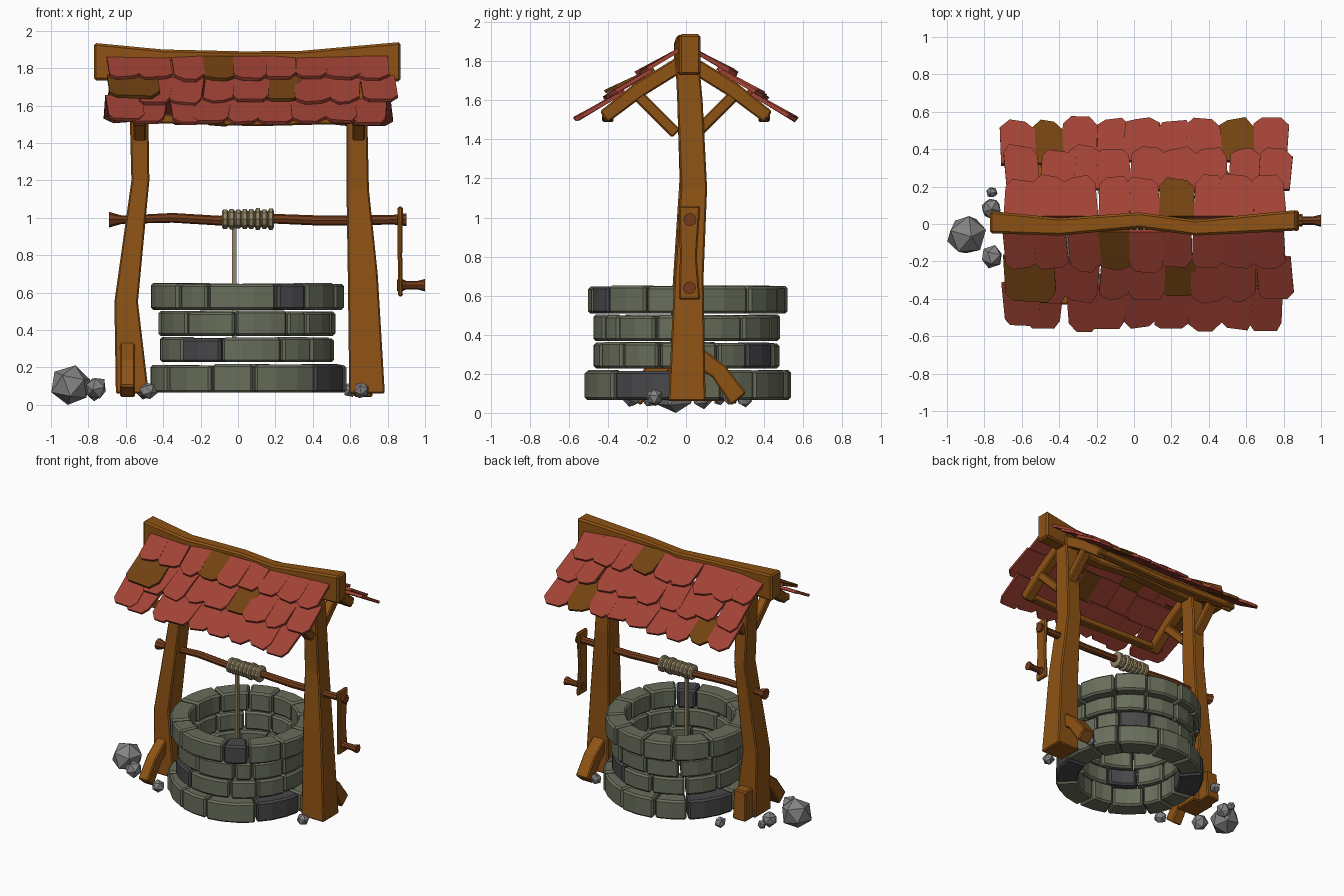
import bpy, bmesh, math, random
from mathutils import Vector as V, Matrix

if "Cube" in bpy.data.objects:
    bpy.data.objects.remove(bpy.data.objects["Cube"])

random.seed(4)
jit = lambda a: random.uniform(-a, a)


def material(name, rgb):
    m = bpy.data.materials.new(name)
    m.diffuse_color = (*rgb, 1)
    m.use_nodes = True
    m.node_tree.nodes["Principled BSDF"].inputs["Base Color"].default_value = m.diffuse_color
    return m


WOOD = material("wood", (.27, .085, .007))
AXLE = material("dark_wood", (.17, .045, .010))
RED = material("red_tile", (.36, .055, .035))
BROWN = material("brown_tile", (.17, .055, .006))
STONE = material("green_stone", (.14, .155, .105))
DARK = material("dark_stone", (.065, .065, .07))
ROCK = material("grey_rock", (.23, .23, .23))
ROPE = material("rope", (.30, .24, .13))


def build(name, lofts, mats, bevel=0.0):
    """One object from lofts: each is (rings of points, material index)."""
    bm = bmesh.new()
    for rings, mi in lofts:
        vs = [[bm.verts.new(p) for p in r] for r in rings]
        n = len(vs[0])
        faces = [bm.faces.new(vs[0]), bm.faces.new(vs[-1])]
        for a, b in zip(vs, vs[1:]):
            for i in range(n):
                j = (i + 1) % n
                faces.append(bm.faces.new((a[i], a[j], b[j], b[i])))
        for f in faces:
            f.material_index = mi
    bmesh.ops.recalc_face_normals(bm, faces=bm.faces)
    me = bpy.data.meshes.new(name)
    bm.to_mesh(me)
    bm.free()
    ob = bpy.data.objects.new(name, me)
    bpy.context.collection.objects.link(ob)
    for m in mats:
        me.materials.append(m)
    if bevel:
        b = ob.modifiers.new("bevel", "BEVEL")
        b.width, b.segments, b.limit_method, b.angle_limit = bevel, 1, "ANGLE", .7
    return ob


def beam(name, path, u, v, mat=WOOD, bevel=.008):
    """Rectangular beam: path of (x, y, z, half u, half v)."""
    u, v = V(u).normalized(), V(v).normalized()
    rings = [[V((x, y, z)) + u * a * hu + v * b * hv
              for a, b in ((-1, -1), (1, -1), (1, 1), (-1, 1))]
             for x, y, z, hu, hv in path]
    return build(name, [(rings, 0)], [mat], bevel)


def turned(name, path, mat, sides=8):
    """Round bar along x: path of (x, y, z, radius)."""
    rings = [[(x, y + r * math.cos(math.tau * i / sides), z + r * math.sin(math.tau * i / sides))
              for i in range(sides)] for x, y, z, r in path]
    return build(name, [(rings, 0)], [mat])


X, Y, Z = (1, 0, 0), (0, 1, 0), (0, 0, 1)

# posts
beam("right_post", [(.69, .005, .06, .095, .095), (.667, .015, .7, .08, .075),
                    (.64, .04, 1.15, .06, .068), (.635, .02, 1.6, .055, .065),
                    (.635, .005, 1.82, .055, .06)], X, Y)
beam("left_post", [(-.565, .0, .06, .088, .095), (-.598, .005, .55, .063, .08),
                   (-.522, .035, 1.2, .048, .068), (-.53, .02, 1.6, .05, .065),
                   (-.525, .005, 1.82, .05, .06)], X, Y)

# foot braces and the short block behind the left post
for name, x, s, h in (("right_brace", .67, 1, .05), ("left_brace", -.59, -1, .04)):
    beam(name, [(x, s * .03, .31, h, .05), (x, s * .17, .21, h, .045), (x, s * .27, .07, h, .05)],
         X, (0, s * .77, .64))
beam("post_block", [(-.58, .13, .06, .055, .06), (-.575, .12, .28, .05, .055)], X, Y)

# ridge beam
beam("ridge_beam", [(-.77, .01, 1.835, .06, .1), (-.4, -.015, 1.815, .047, .085),
                    (.03, .02, 1.81, .042, .08), (.33, -.02, 1.81, .042, .082),
                    (.87, .02, 1.835, .055, .105)], Y, Z, bevel=.012)

# roof frame
for s, side in ((-1, "front"), (1, "back")):
    for x, end in ((-.525, "left"), (.645, "right")):
        beam(f"{side}_{end}_rafter", [(x, s * .03, 1.785, .036, .04), (x, s * .24, 1.655, .036, .04),
                                      (x, s * .42, 1.515, .036, .035)], X, (0, s * .6, .8))
        beam(f"{side}_{end}_strut", [(x, s * .05, 1.43, .034, .03), (x, s * .25, 1.63, .034, .03)],
             X, (0, -s * .7, .7))
    beam(f"{side}_purlin", [(-.58, s * .4, 1.535, .03, .025), (.1, s * .4, 1.515, .03, .025),
                            (.68, s * .4, 1.53, .03, .025)], Y, Z)

# roof tiles: three overlapping rows of nine on each slope
BROWN_TILES = {(-1, 0, 3), (-1, 1, 0), (-1, 1, 5), (1, 0, 5), (1, 2, 1), (1, 2, 7)}
for s, side in ((-1, "front"), (1, "back")):
    down, nrm = V((0, s * .8, -.6)), V((0, s * .6, .8))
    tiles = []
    for row in range(3):
        for col in range(9):
            brown = (s, row, col) in BROWN_TILES
            big = brown and row == 1 and col == 0
            cx = -.615 + col * .167 + (0, .02, -.01)[row] + jit(.012)
            w, lift = .088 + jit(.008), .032 + jit(.008)
            if big:
                cx, w, lift = -.565, .135, .055
            s1 = (.235, .43, .625)[row] + jit(.018)
            s0 = max(0, s1 - .26)
            c, k, t = .045 + jit(.015), .04 + jit(.015), jit(.02)
            outline = [(-w, s0), (w, s0), (w + t, s1 - c), (w - k + t, s1 - jit(.012)),
                       (-w + k + t, s1 + jit(.012)), (-w + t, s1 - c * .8)]
            rings = [[V((cx + a, s * .03, 1.85)) + down * d
                      + nrm * (h + lift * (d - s0) / (s1 - s0)) for a, d in outline]
                     for h in (0, .02)]
            tiles.append((rings, int(brown)))
    build(f"{side}_roof_tiles", tiles, [RED, BROWN])

# windlass: axle, rope coil, hanging rope, crank and handle
turned("axle", [(-.69, .02, .99, .042), (-.62, .02, .99, .022), (-.35, .025, 1.0, .026),
                (-.1, .02, .985, .026), (.2, .02, .995, .026), (.45, .02, .985, .027),
                (.83, .02, .99, .026), (.9, .02, .99, .034)], AXLE)
coil = []
for i in range(8):
    x = -.085 + i * .035
    r = .058 + jit(.005)
    coil += [(x, .02, .993, .045), (x + .007, .02, .993, r),
             (x + .025, .02, .993, r), (x + .032, .02, .993, .045)]
turned("rope_coil", coil, ROPE, 10)
beam("hanging_rope", [(-.02, .02, .3, .012, .012), (-.02, .02, .97, .012, .012)], X, Y, ROPE, 0)
beam("crank_arm", [(.868, .018, .58, .013, .055), (.866, .012, .8, .012, .043),
                   (.868, .018, 1.06, .014, .055)], X, Y)
turned("crank_handle", [(.85, .018, .64, .03), (.885, .018, .64, .03), (.9, .018, .64, .022),
                        (.96, .018, .64, .023), (1.0, .018, .64, .033)], AXLE)

# well courses: bottom, top, outer and inner radius, joint angles, dark stones
COURSES = [
    (.065, .215, .525, .365, (-145, -112, -86, -46, -7, 20, 41, 75, 105, 131, 170, 193), (3, 9)),
    (.228, .358, .472, .365, (-138, -107, -67, -44, -18, 20, 41, 69, 100, 130, 160, 190), (0, 6)),
    (.368, .500, .475, .365, (-134, -98, -63, -48, -20, 7, 37, 65, 95, 125, 155, 185), ()),
    (.508, .648, .512, .375, (-136, -115, -72, -52, -24, 6, 38, 65, 95, 120, 150, 185), (2,)),
]
for n, (z0, z1, ro, ri, joints, dark) in enumerate(COURSES):
    stones = []
    ends = list(joints[1:]) + [joints[0] + 360]
    for k, (a0, a1) in enumerate(zip(joints, ends)):
        a0, a1 = a0 + .6, a1 - .6
        steps = max(2, round((a1 - a0) / 13))
        o, i, top = ro + jit(.008), ri + jit(.008), z1 + jit(.005)
        rings = []
        for q in range(steps + 1):
            a = math.radians(a0 + (a1 - a0) * q / steps)
            rings.append([(.05 + r * math.cos(a), .005 + r * math.sin(a), z)
                          for r, z in ((i, z0), (o, z0), (o, top), (i, top))])
        stones.append((rings, int(k in dark)))
    build(f"well_course_{n + 1}", stones, [STONE, DARK], .013)

# loose rocks
ROCKS = [(-.89, -.06, .103, .112), (-.76, -.175, .09, .062), (-.765, .085, .08, .058),
         (-.76, .17, .07, .032), (-.48, -.28, .075, .048), (.66, -.16, .08, .045),
         (.6, .23, .08, .04), (-.5, .3, .07, .042)]
for n, (x, y, z, r) in enumerate(ROCKS):
    bm = bmesh.new()
    bmesh.ops.create_icosphere(bm, subdivisions=1, radius=r,
                               matrix=Matrix.Rotation(n * 1.3 + .4, 4, (.3, .5, 1)))
    for v in bm.verts:
        v.co = v.co * (1 + jit(.08)) + V((x, y, z))
        v.co.z = max(v.co.z, 0)
        v.co.x = max(v.co.x, -1)
    me = bpy.data.meshes.new(f"rock_{n + 1}")
    bm.to_mesh(me)
    bm.free()
    me.materials.append(ROCK)
    bpy.context.collection.objects.link(bpy.data.objects.new(f"rock_{n + 1}", me))
